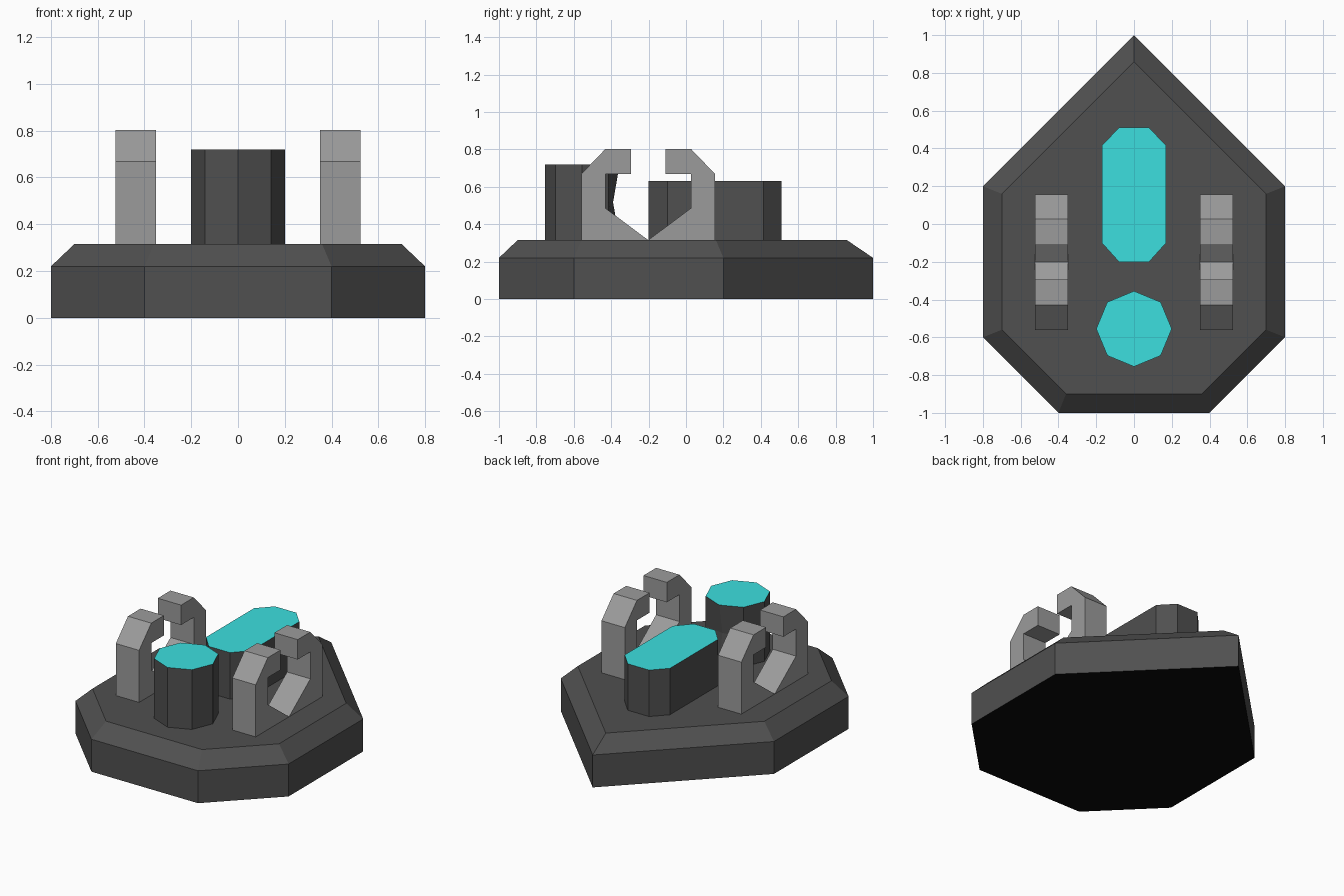
import bpy, bmesh, math

if "Cube" in bpy.data.objects:
    bpy.data.objects.remove(bpy.data.objects["Cube"])


def material(name, rgb):
    m = bpy.data.materials.new(name)
    m.diffuse_color = (*rgb, 1)
    m.use_nodes = True
    m.node_tree.nodes["Principled BSDF"].inputs["Base Color"].default_value = m.diffuse_color
    return m


dark = material("dark_grey", (0.08, 0.08, 0.08))
grey = material("mid_grey", (0.33, 0.33, 0.33))
teal = material("teal", (0.045, 0.74, 0.74))
black = material("black", (0.003, 0.003, 0.003))


def loft(name, rings, mats, paint=None):
    """Skin a stack of matching vertex loops and cap both ends."""
    bm = bmesh.new()
    loops = [[bm.verts.new(p) for p in ring] for ring in rings]
    n = len(loops[0])
    for a, b in zip(loops, loops[1:]):
        for i in range(n):
            j = (i + 1) % n
            bm.faces.new((a[i], a[j], b[j], b[i]))
    bm.faces.new(loops[0][::-1])
    bm.faces.new(loops[-1])
    bmesh.ops.recalc_face_normals(bm, faces=bm.faces)
    if paint:
        for f in bm.faces:
            f.material_index = int(paint(f))
    me = bpy.data.meshes.new(name)
    bm.to_mesh(me)
    bm.free()
    for m in mats:
        me.materials.append(m)
    ob = bpy.data.objects.new(name, me)
    bpy.context.collection.objects.link(ob)
    return ob


def at(outline, z):
    return [(x, y, z) for x, y in outline]


def is_top(f):
    return f.normal.z > 0.99


TOP = 0.315

# Pointed base plate with a bevelled rim and black underside
outer = [(0, 1), (-.8, .2), (-.8, -.6), (-.4, -1), (.4, -1), (.8, -.6), (.8, .2)]
inner = [(0, .86), (-.7, .16), (-.7, -.56), (-.36, -.9), (.36, -.9), (.7, -.56), (.7, .16)]
loft("base", [at(outer, 0), at(outer, .22), at(inner, TOP)], [dark, black],
     lambda f: f.normal.z < -0.99)

# Long chamfered block with teal top
block = [(-.08, .51), (-.17, .415), (-.17, -.1), (-.08, -.2),
         (.08, -.2), (.17, -.1), (.17, .415), (.08, .51)]
loft("long_block", [at(block, TOP), at(block, .63)], [dark, teal], is_top)

# Eight-sided post with teal top; its rear edge is dented at mid height
post = [(.2 * math.sin(i * math.pi / 4), -.555 + .2 * math.cos(i * math.pi / 4))
        for i in range(8)]
dented = [(post[0][0], post[0][1] - .035)] + post[1:]
loft("post", [at(post, TOP), at(dented, .517), at(post, .72)], [dark, teal], is_top)

# Four hooked claws, mirrored left/right and front/back about y = -0.2
hook = [(0, TOP), (.228, .485), (.228, .668), (.092, .668),
        (.092, .803), (.228, .803), (.358, .668), (.358, TOP)]
for sx, side in ((-1, "left"), (1, "right")):
    for sy, end in ((-1, "front"), (1, "back")):
        loft(f"claw_{end}_{side}",
             [[(sx * x, -.202 + sy * y, z) for y, z in hook] for x in (.35, .525)],
             [grey])
